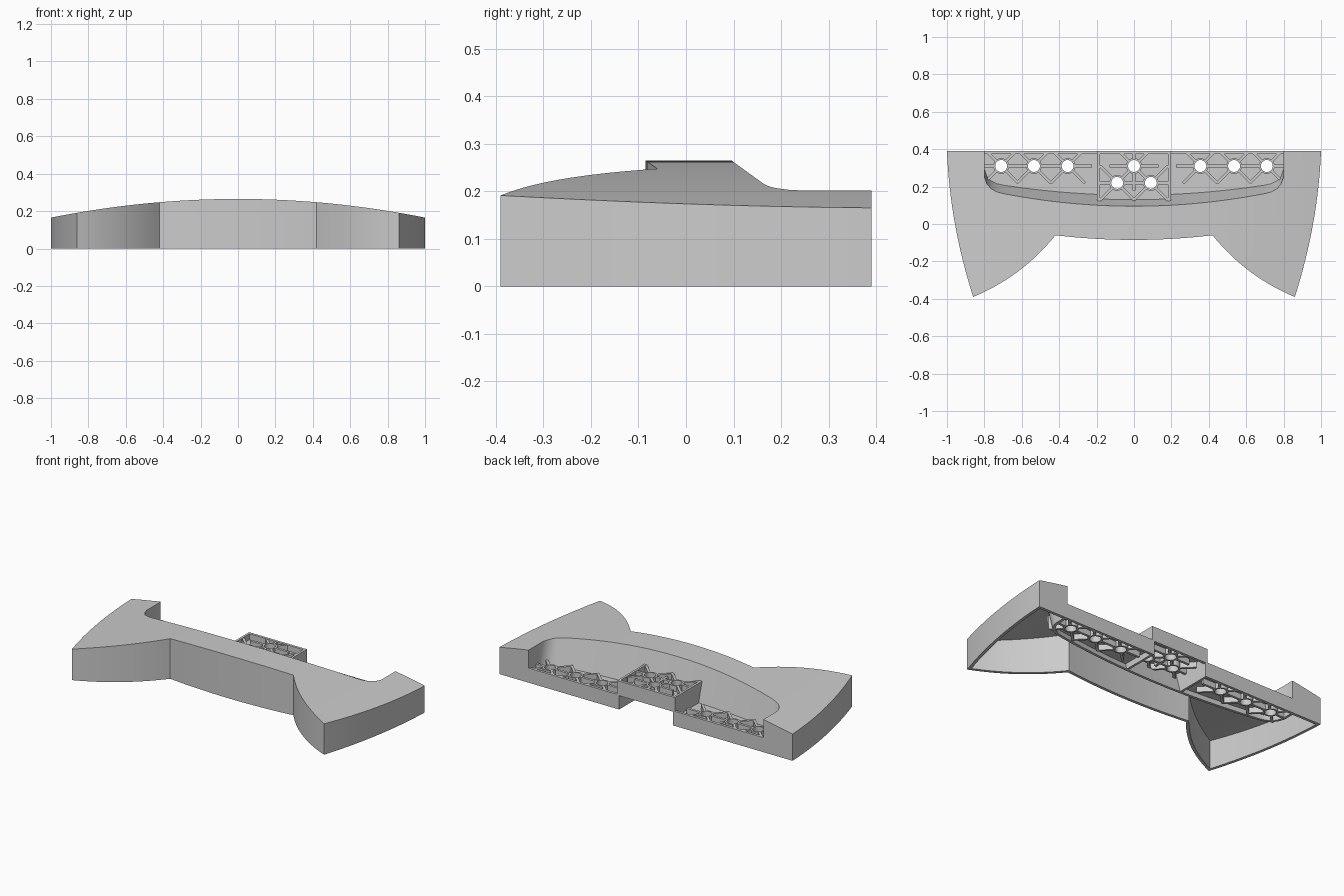
import bpy, bmesh, math
from mathutils import Vector

if "Cube" in bpy.data.objects:
    bpy.data.objects.remove(bpy.data.objects["Cube"])

WALL, SLOPE = 0.018, 0.28
HALF_MID = 0.19          # half width of the raised middle tray
BACK = 0.39


def new_object(name, bm):
    bmesh.ops.recalc_face_normals(bm, faces=bm.faces[:])
    me = bpy.data.meshes.new(name)
    bm.to_mesh(me)
    bm.free()
    ob = bpy.data.objects.new(name, me)
    bpy.context.collection.objects.link(ob)
    return ob


def add_prism(bm, pts, z0, z1, slope=0.0):
    """Extrude an outline; front points lean backwards going down when slope is set."""
    def ring(z):
        return [bm.verts.new((x, y + (slope * (0.265 - z) if y < 0.38 else 0), z)) for x, y in pts]
    a, b = ring(z0), ring(z1)
    bm.faces.new(a)
    bm.faces.new(b)
    for i in range(len(a)):
        j = (i + 1) % len(a)
        bm.faces.new((a[i], a[j], b[j], b[i]))


def prism(name, pts, z0, z1, slope=0.0):
    bm = bmesh.new()
    add_prism(bm, pts, z0, z1, slope)
    return new_object(name, bm)


def dome(name, drop):
    """Solid below the arched top surface."""
    bm = bmesh.new()
    xs = [-1.2 + 2.4 * i / 60 for i in range(61)]
    prof = [(x, 0.265 - 0.1 * x * x - drop) for x in xs] + [(1.2, -0.5), (-1.2, -0.5)]
    a = [bm.verts.new((x, -0.8, z)) for x, z in prof]
    f = bm.faces.new(a)
    r = bmesh.ops.extrude_face_region(bm, geom=[f])
    bmesh.ops.translate(bm, vec=(0, 1.6, 0), verts=[v for v in r['geom'] if isinstance(v, bmesh.types.BMVert)])
    return new_object(name, bm)


def boolean(ob, cutter, op):
    m = ob.modifiers.new("cut", 'BOOLEAN')
    m.operation, m.solver, m.object = op, 'EXACT', cutter
    bpy.context.view_layer.objects.active = ob
    bpy.ops.object.modifier_apply(modifier=m.name)
    bpy.data.objects.remove(cutter)


def offset(pts, d):
    """Offset a counter-clockwise outline; positive d goes outwards."""
    out = []
    for i, p in enumerate(pts):
        p, a, b = Vector(p), Vector(pts[i - 1]), Vector(pts[(i + 1) % len(pts)])
        u, v = (p - a).normalized(), (b - p).normalized()
        n1, n2 = Vector((u.y, -u.x)), Vector((v.y, -v.x))
        q = p + (n1 + n2) * d / (1 + n1.dot(n2))
        out.append((q.x, q.y))
    return out


# Body outline, right half from the front centre round to the back
half = [(0.42 * i / 8, -0.085 + 0.14 * (0.42 * i / 8) ** 2) for i in range(9)]
p0, p1, c = Vector((0.42, -0.06)), Vector((0.86, -0.39)), Vector((0.598, -0.281))
for i in range(1, 17):
    t = i / 16
    half.append(tuple(p0 * (1 - t) ** 2 + c * 2 * t * (1 - t) + p1 * t * t))
for i in range(1, 17):
    s = 0.78 * (1 - i / 16)
    half.append((1 - 0.04 * s - 0.179 * s * s, BACK - s))
outline = half + [(-x, y) for x, y in reversed(half[1:])]


def pocket_y(x):
    return 0.095 + 0.11 * x * x


# Pocket outline, open to the back
pocket_half = [(0.7 * i / 14, pocket_y(0.7 * i / 14)) for i in range(15)]
pocket_half += [(0.735, 0.157), (0.765, 0.173), (0.787, 0.198), (0.8, 0.235)]
pocket = pocket_half + [(0.8, 0.6), (-0.8, 0.6)] + [(-x, y) for x, y in reversed(pocket_half[1:])]

# Hollow shell with a thin wall around the pocket
body = prism("body_shell", outline, 0, 0.5)
boolean(body, dome("dome_outer", 0), 'INTERSECT')
hollow = prism("hollow", offset(outline, -WALL), -0.2, 0.5)
boolean(hollow, dome("dome_inner", WALL), 'INTERSECT')
boolean(hollow, prism("pocket_wall", offset(pocket, 0.016), -0.3, 0.5, SLOPE), 'DIFFERENCE')
boolean(body, hollow, 'DIFFERENCE')
boolean(body, prism("pocket_void", pocket, -0.25, 0.55, SLOPE), 'DIFFERENCE')


def rib(bm, p, ang, start, end, z0, z1, x0, x1):
    """Upright rib trimmed by the tray sides, the back and the leaning front wall."""
    t = bmesh.new()
    d = Vector((math.cos(ang), math.sin(ang)))
    n = Vector((-d.y, d.x)) * 0.0075
    a, b = Vector(p) + d * start, Vector(p) + d * end
    add_prism(t, [tuple(a - n), tuple(b - n), tuple(b + n), tuple(a + n)], z0, z1)
    bmesh.ops.recalc_face_normals(t, faces=t.faces[:])
    xm = p[0] + d.x * 0.12
    planes = [((x0, 0, 0), (-1, 0, 0)), ((x1, 0, 0), (1, 0, 0)), ((0, BACK - 0.005, 0), (0, 1, 0)),
              ((xm, pocket_y(xm) - 0.006, z_ref), (0.22 * xm, -1, -SLOPE))]
    for co, no in planes:
        if not t.verts:
            break
        cut = bmesh.ops.bisect_plane(t, geom=t.verts[:] + t.edges[:] + t.faces[:],
                                     plane_co=co, plane_no=no, clear_outer=True)
        edges = [e for e in cut['geom_cut'] if isinstance(e, bmesh.types.BMEdge)]
        if edges:
            bmesh.ops.holes_fill(t, edges=edges)
    me = bpy.data.meshes.new("tmp")
    t.to_mesh(me)
    t.free()
    bm.from_mesh(me)
    bpy.data.meshes.remove(me)


z_ref = 0.265


def circle(p, r, n=24):
    return [(p[0] + r * math.cos(2 * math.pi * i / n), p[1] + r * math.sin(2 * math.pi * i / n)) for i in range(n)]


def tray(name, front, holes, base, x0, x1, spokes):
    """Ribbed floor: pierced plate, round bosses, lattice ribs and a back wall."""
    pts = [(x, y - 0.005) for x, y in front] + [(x1, BACK - 0.005), (x0, BACK - 0.005)]
    plate = prism(name + "_plate", pts, base + 0.036, base + 0.054, SLOPE)
    for h in holes:
        boolean(plate, prism("drill", circle(h, 0.033), -1, 1), 'DIFFERENCE')
    bm = bmesh.new()
    lo, hi = base + 0.002, base + 0.088
    for h in holes:
        rings = [[bm.verts.new((x, y, z)) for x, y in circle(h, r)]
                 for r, z in ((0.032, lo), (0.032, hi), (0.042, hi), (0.042, lo))]
        for k in range(4):
            a, b = rings[k], rings[(k + 1) % 4]
            for i in range(24):
                j = (i + 1) % 24
                bm.faces.new((a[i], a[j], b[j], b[i]))
    for i, ang in spokes:
        reach = 0.13
        for o in holes:   # stop a rib where it meets another boss
            v = Vector(o) - Vector(holes[i])
            if 0 < v.length < 0.2 and abs(v.angle(Vector((math.cos(ang), math.sin(ang))))) < 0.1:
                reach = v.length - 0.038
        rib(bm, holes[i], math.radians(0) + ang, 0.038, reach, lo, hi, x0 + 0.003, x1)
    add_prism(bm, [(x0, BACK - 0.016), (x1, BACK - 0.016), (x1, BACK), (x0, BACK)], base, base + 0.09)
    return plate, new_object(name + "_ribs", bm)


# Lower side trays, mirrored, with the step wall next to the middle
diag = [math.radians(a) for a in (45, 135, 225, 315)]
level = [0, math.pi]
front = [(HALF_MID, pocket_y(HALF_MID))] + [p for p in pocket_half if p[0] > HALF_MID + 0.01]
holes = [(0.355, 0.31), (0.535, 0.31), (0.71, 0.31)]
parts = list(tray("side_tray", front, holes, 0, HALF_MID, 0.8,
                  [(i, a) for i in range(3) for a in diag + level]))
y = pocket_y(HALF_MID) - 0.005
parts.append(prism("step_wall", [(HALF_MID - 0.007, y), (HALF_MID + 0.007, y),
                                 (HALF_MID + 0.007, BACK), (HALF_MID - 0.007, BACK)], 0, 0.175, SLOPE))
for ob in parts:
    m = ob.modifiers.new("mirror", 'MIRROR')
    m.use_mirror_merge = False

# Raised middle tray
xs = [-HALF_MID + 2 * HALF_MID * i / 8 for i in range(9)]
spokes = [(0, a) for a in diag + level + [math.pi / 2, -math.pi / 2]]
spokes += [(i, a) for i in (1, 2) for a in diag + level]
tray("middle_tray", [(x, pocket_y(x)) for x in xs], [(0, 0.31), (-0.09, 0.22), (0.09, 0.22)],
     0.085, -HALF_MID, HALF_MID, spokes)

# Smooth curved walls, keep edges sharp
for ob in bpy.context.scene.objects:
    ob.select_set(True)
bpy.context.view_layer.objects.active = body
bpy.ops.object.shade_smooth_by_angle(angle=math.radians(25))
